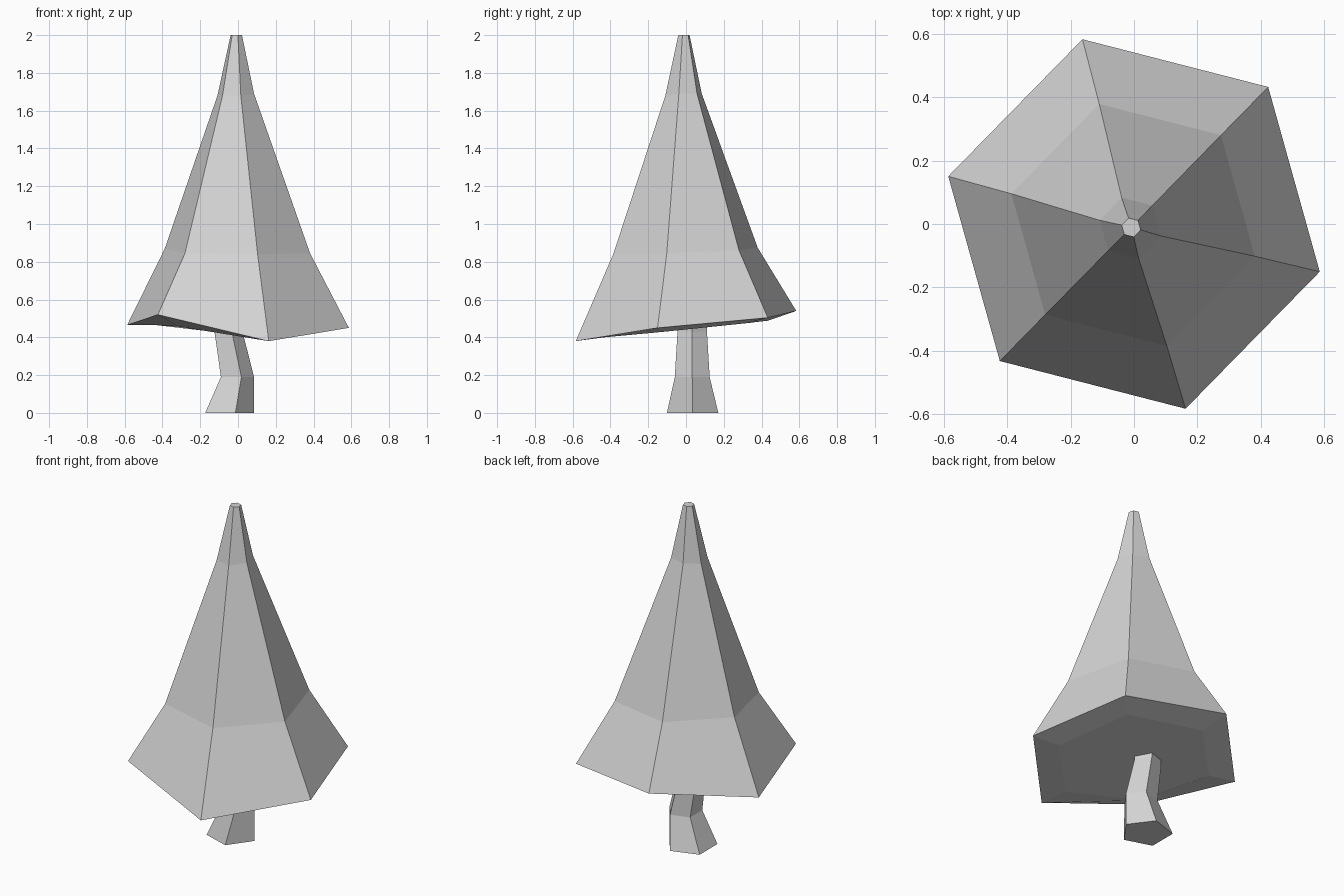
import bpy
import bmesh
from math import cos, sin, radians

cube = bpy.data.objects.get("Cube")
if cube:
    bpy.data.objects.remove(cube, do_unlink=True)

grey = bpy.data.materials.new("pale_grey")
grey.use_nodes = True
colour = (0.65, 0.65, 0.65, 1)
grey.diffuse_color = colour
grey.node_tree.nodes["Principled BSDF"].inputs["Base Color"].default_value = colour


def loft(name, sides, turn, rings):
    """Join rings (x, y, radius, heights) with flat faces and cap both ends."""
    bm = bmesh.new()
    loops = []
    for x, y, radius, heights in rings:
        if not isinstance(heights, tuple):
            heights = (heights,) * sides
        angles = [radians(turn + 360 * i / sides) for i in range(sides)]
        loops.append([bm.verts.new((x + radius * cos(a), y + radius * sin(a), z))
                      for a, z in zip(angles, heights)])
    for low, high in zip(loops, loops[1:]):
        for i in range(sides):
            j = (i + 1) % sides
            bm.faces.new((low[i], low[j], high[j], high[i]))
    bm.faces.new(loops[0][::-1])
    bm.faces.new(loops[-1])
    bmesh.ops.recalc_face_normals(bm, faces=bm.faces)
    mesh = bpy.data.meshes.new(name)
    bm.to_mesh(mesh)
    bm.free()
    mesh.materials.append(grey)
    obj = bpy.data.objects.new(name, mesh)
    bpy.context.collection.objects.link(obj)
    return obj


# Bent five-sided trunk, running up into the foliage
loft("trunk", 5, 0, [
    (-0.058, 0.035, 0.143, 0),
    (-0.012, 0.033, 0.097, 0.19),
    (-0.058, 0.033, 0.082, 0.43),
    (-0.06, 0.033, 0.08, 0.48),
])

# Six-sided foliage: sagging underside, tilted rim, flared skirt, narrow tip
loft("foliage", 6, 45.6, [
    (0, 0, 0.45, (0.475, 0.488, 0.465, 0.457, 0.4, 0.43)),
    (0, 0, 0.606, (0.504, 0.54, 0.465, 0.52, 0.38, 0.45)),
    (-0.003, -0.003, 0.397, (0.86, 0.875, 0.87, 0.845, 0.84, 0.845)),
    (-0.012, -0.013, 0.1, (1.69, 1.69, 1.68, 1.68, 1.68, 1.69)),
    (-0.009, -0.011, 0.031, 2),
])
